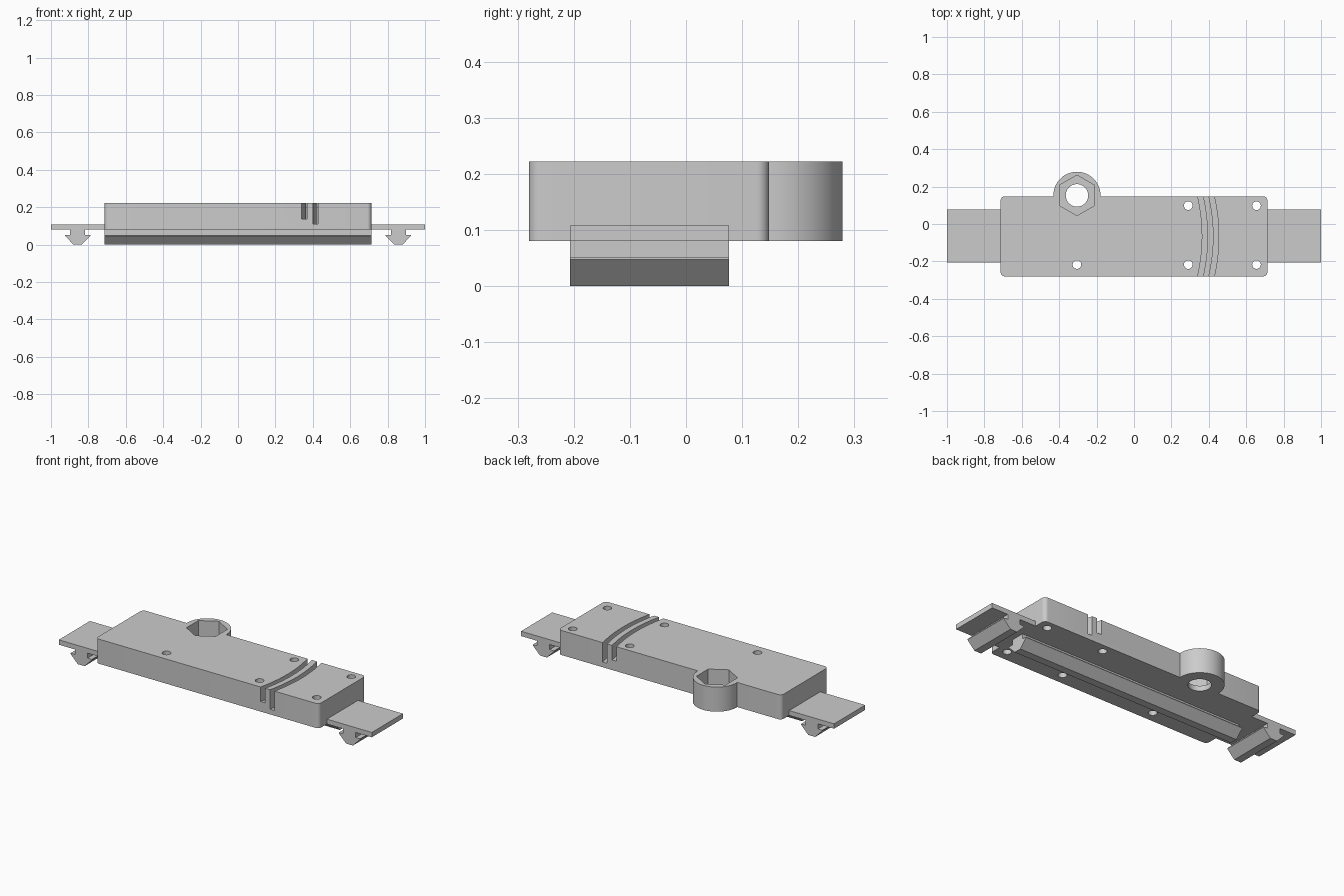
import bpy, bmesh
from math import cos, sin, radians, sqrt

cube = bpy.data.objects.get("Cube")
if cube:
    bpy.data.objects.remove(cube, do_unlink=True)

grey = bpy.data.materials.new("plain grey")
grey.use_nodes = True
COLOUR = (0.6, 0.6, 0.6, 1)
grey.diffuse_color = COLOUR
grey.node_tree.nodes["Principled BSDF"].inputs["Base Color"].default_value = COLOUR

BODY_X = 0.713
FRONT, BACK = -0.28, 0.148
MID_Y = (FRONT + BACK) / 2
BOTTOM, TOP = 0.08, 0.222
BOSS = (-0.305, 0.153)


def arc(cx, cy, r, start, end, steps):
    """Points along a circular arc, angles in degrees."""
    angles = [radians(start + (end - start) * i / steps) for i in range(steps + 1)]
    return [(cx + r * cos(a), cy + r * sin(a)) for a in angles]


def prism(name, points, low, high, axis="Z"):
    """Extrude a closed 2D profile along the chosen axis."""
    place = {"X": lambda a, b, c: (c, a, b),
             "Y": lambda a, b, c: (a, c, b),
             "Z": lambda a, b, c: (a, b, c)}[axis]
    bm = bmesh.new()
    rings = [[bm.verts.new(place(a, b, c)) for a, b in points] for c in (low, high)]
    bm.faces.new(rings[0][::-1])
    bm.faces.new(rings[1])
    n = len(points)
    for i in range(n):
        j = (i + 1) % n
        bm.faces.new((rings[0][i], rings[0][j], rings[1][j], rings[1][i]))
    bmesh.ops.recalc_face_normals(bm, faces=bm.faces)
    mesh = bpy.data.meshes.new(name)
    bm.to_mesh(mesh)
    bm.free()
    mesh.materials.append(grey)
    obj = bpy.data.objects.new(name, mesh)
    bpy.context.collection.objects.link(obj)
    return obj


def select(obj):
    bpy.ops.object.select_all(action="DESELECT")
    obj.select_set(True)
    bpy.context.view_layer.objects.active = obj


def cut(target, cutter):
    """Subtract the cutter and remove it."""
    cutter.hide_render = True
    mod = target.modifiers.new("cut", "BOOLEAN")
    mod.operation, mod.solver, mod.object = "DIFFERENCE", "EXACT", cutter
    select(target)
    bpy.ops.object.modifier_apply(modifier=mod.name)
    bpy.data.objects.remove(cutter, do_unlink=True)


# Body: rounded block with the round boss in its back edge
R = 0.022
bx, by = BODY_X - R, BACK - R
outline = arc(bx, by, R, 0, 90, 6)
outline += [(BOSS[0] + 0.126, BACK)] + arc(*BOSS, 0.126, 0, 180, 40) + [(BOSS[0] - 0.126, BACK)]
outline += arc(-bx, by, R, 90, 180, 6)
outline += arc(-bx, FRONT + R, R, 180, 270, 6)
outline += arc(bx, FRONT + R, R, 270, 360, 6)
body = prism("body", outline, BOTTOM, TOP)

# Hexagonal nut pocket and the bolt hole below it
cut(body, prism("nut_pocket_cutter", arc(*BOSS, 0.108, 30, 330, 5), 0.11, TOP + 0.1))
cut(body, prism("bolt_hole_cutter", arc(*BOSS, 0.06, 0, 352.5, 47), 0, TOP + 0.1))

# Small screw holes
for x, y in [(0.29, 0.098), (0.655, 0.098), (-0.305, -0.217), (0.29, -0.217), (0.655, -0.217)]:
    cut(body, prism("screw_hole_cutter", arc(x, y, 0.023, 0, 345, 23), 0, TOP + 0.1))

# Two curved slots across the top
half = (BACK - FRONT) / 2
for x_end, floor in [(0.34, 0.138), (0.4, 0.11)]:
    r = 0.926
    cx = x_end - sqrt(r * r - half * half)
    slot = arc(cx, MID_Y, r, -17, 17, 24) + arc(cx, MID_Y, r + 0.028, 17, -17, 24)
    cut(body, prism("slot_cutter", slot, floor, TOP + 0.1))

select(body)
bpy.ops.object.shade_smooth_by_angle(angle=radians(30))


# Arrow-shaped snap profile shared by the rail and the clips
def snap_profile(centre):
    side = [(0.022, 0), (0.068, 0.047), (0.068, 0.051), (0.04, 0.051), (0.04, 0.082)]
    return [(centre + a, z) for a, z in side] + [(centre - a, z) for a, z in side[::-1]]


prism("long_rail", snap_profile(MID_Y), -BODY_X, BODY_X, "X")

# End tabs with snap clips
CLIP_FRONT, CLIP_BACK = -0.207, 0.077
for side, sign in (("left", 1), ("right", -1)):
    x0, x1 = sorted((sign * BODY_X, sign))
    tab = [(x0, BOTTOM), (x1, BOTTOM), (x1, 0.108), (x0, 0.108)]
    prism(side + "_tab", tab, CLIP_FRONT, CLIP_BACK, "Y")
    prism(side + "_clip", snap_profile(sign * 0.857), CLIP_FRONT, CLIP_BACK, "Y")
